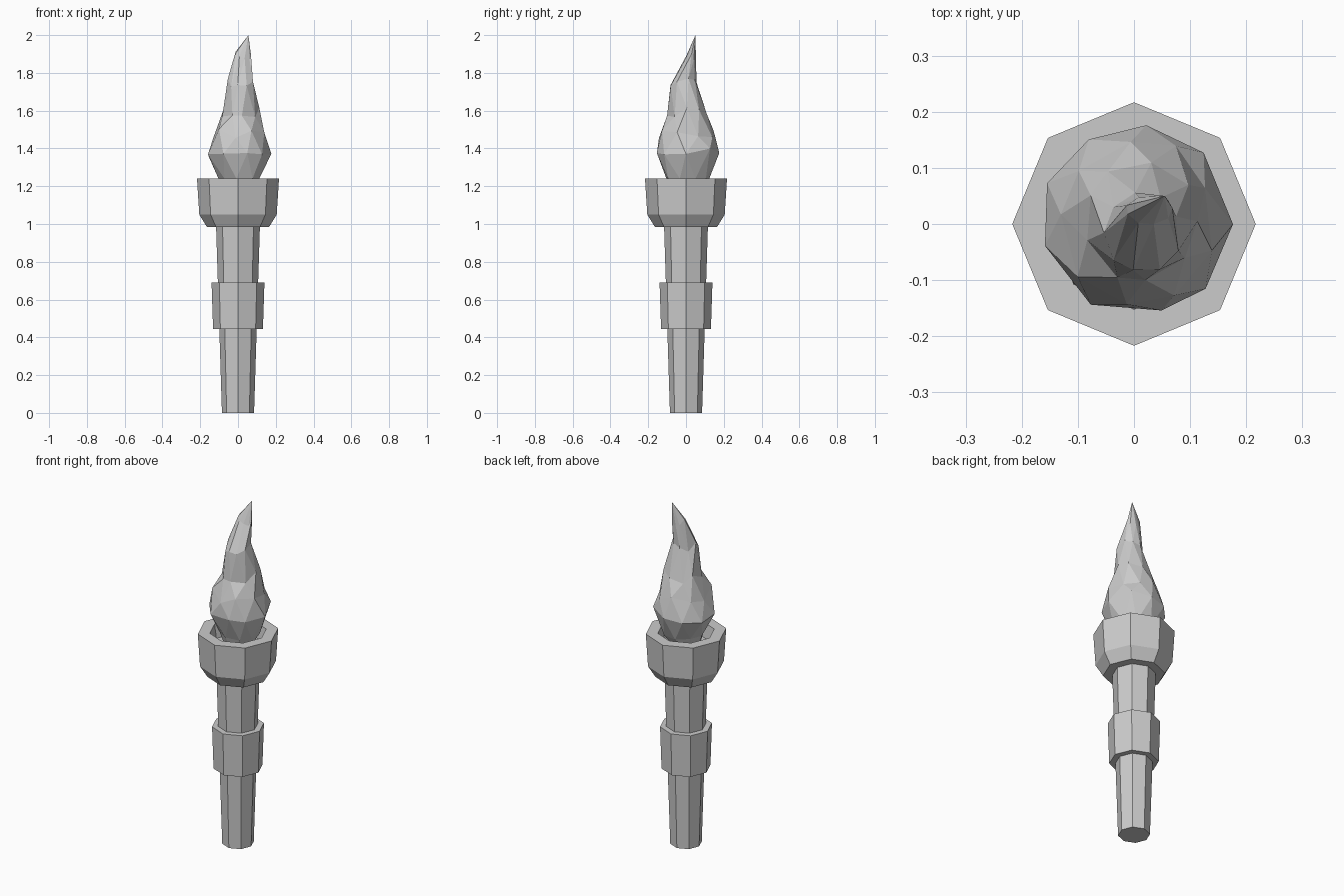
import bpy, bmesh, random
from math import sin, cos, pi

if "Cube" in bpy.data.objects:
    bpy.data.objects.remove(bpy.data.objects["Cube"])

random.seed(4)


def make_object(name, bm):
    bmesh.ops.recalc_face_normals(bm, faces=bm.faces)
    mesh = bpy.data.meshes.new(name)
    bm.to_mesh(mesh)
    bm.free()
    obj = bpy.data.objects.new(name, mesh)
    bpy.context.collection.objects.link(obj)
    return obj


def bridge(bm, a, b):
    n = len(a)
    return [bm.faces.new((a[i], a[(i + 1) % n], b[(i + 1) % n], b[i])) for i in range(n)]


def lathe(name, profile, sides=8):
    """Turn an (r, z) profile into a capped faceted solid."""
    bm = bmesh.new()
    rings = [[bm.verts.new((r * cos(2 * pi * i / sides), r * sin(2 * pi * i / sides), z))
              for i in range(sides)] for r, z in profile]
    for a, b in zip(rings, rings[1:]):
        bridge(bm, a, b)
    bm.faces.new(rings[0])
    bm.faces.new(rings[-1])
    return make_object(name, bm)


# Tapered shaft, grip collar and hollow cup
lathe("handle", [(0.085, 0), (0.117, 1.02)])
lathe("collar", [(0.132, 0.445), (0.14, 0.69)])
lathe("cup", [(0.165, 0.985), (0.205, 1.05), (0.217, 1.24), (0.152, 1.24), (0.14, 1.16)])

# Flame: irregular faceted rings given as z, x min, x max, y min, y max
levels = [(1.15, -0.07, 0.07, -0.07, 0.07),
          (1.24, -0.10, 0.12, -0.11, 0.12),
          (1.38, -0.16, 0.17, -0.165, 0.175),
          (1.48, -0.13, 0.14, -0.135, 0.15),
          (1.59, -0.09, 0.115, -0.105, 0.115),
          (1.75, -0.055, 0.082, -0.085, 0.052),
          (1.89, -0.012, 0.066, 0.0, 0.052)]
bm = bmesh.new()
sides = 9
rings = []
for k, (z, x0, x1, y0, y1) in enumerate(levels):
    ring = []
    for i in range(sides):
        a = 2 * pi * (i + 0.5 * k + random.uniform(-0.15, 0.15)) / sides
        s = random.uniform(0.95, 1.07) / 2
        dz = random.uniform(-0.025, 0.025) if k > 1 else 0
        ring.append(bm.verts.new(((x0 + x1) / 2 + (x1 - x0) * s * cos(a),
                                  (y0 + y1) / 2 + (y1 - y0) * s * sin(a), z + dz)))
    rings.append(ring)
for a, b in zip(rings, rings[1:]):
    for i in range(sides):
        j = (i + 1) % sides
        bm.faces.new((a[i], a[j], b[i]))
        bm.faces.new((a[j], b[j], b[i]))
tip = bm.verts.new((0.055, 0.05, 2.0))
for i in range(sides):
    bm.faces.new((rings[-1][i], rings[-1][(i + 1) % sides], tip))
bm.faces.new(rings[0])
make_object("flame", bm)
